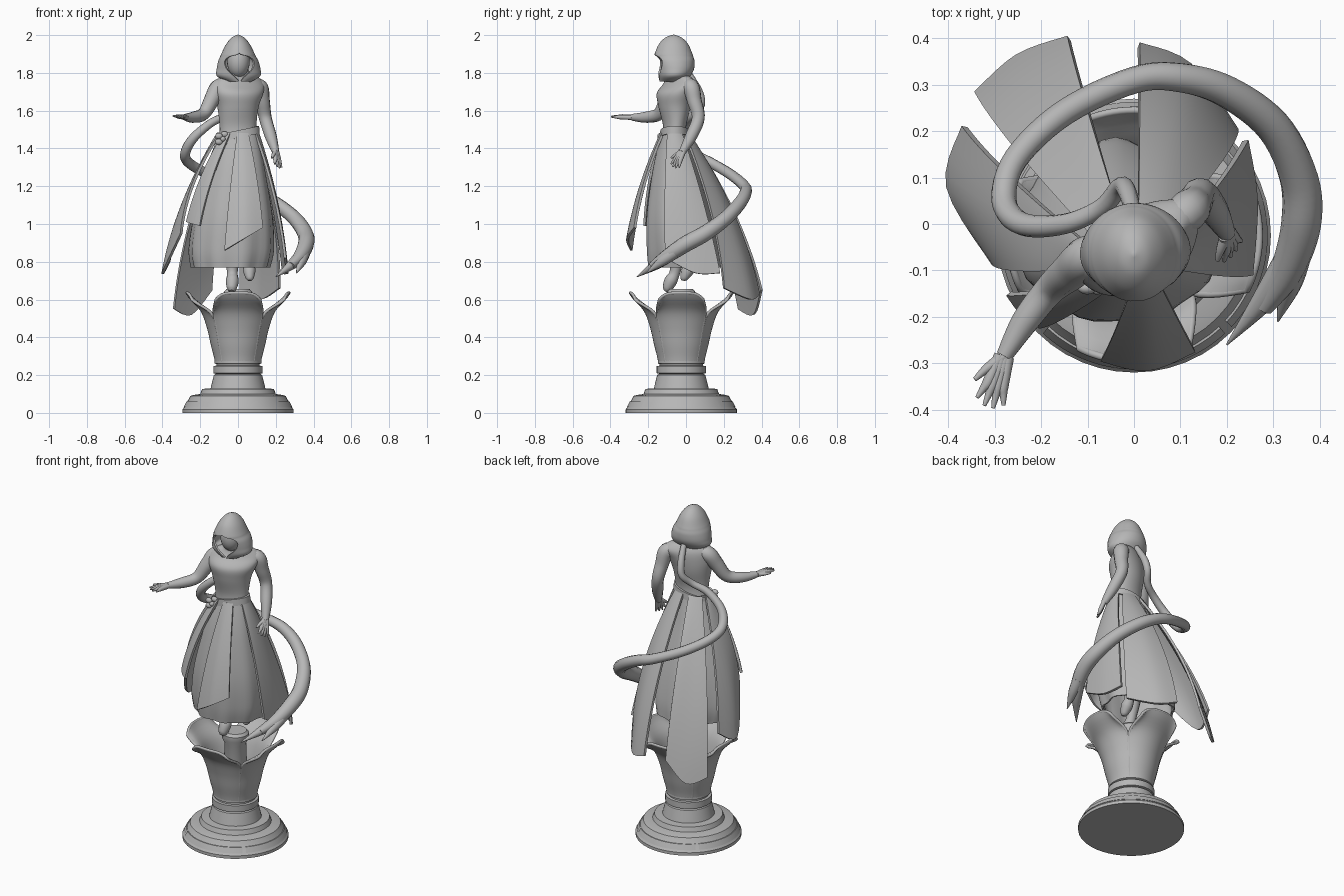
import bpy, bmesh, math
from math import sin, cos, radians, pi
from mathutils import Vector, Matrix

cube = bpy.data.objects.get("Cube")
if cube:
    bpy.data.objects.remove(cube, do_unlink=True)

stone = bpy.data.materials.new("grey_stone")
stone.use_nodes = True
GREY = (0.47, 0.47, 0.47, 1)
stone.diffuse_color = GREY
stone.node_tree.nodes["Principled BSDF"].inputs["Base Color"].default_value = GREY

AXIS_Y = -0.025          # centre line of the pedestal
WAIST = (0.0, -0.06)     # centre of the waist


# ---- helpers ----
def smooth(rows, n=6):
    """Catmull-Rom interpolation of equal-length tuples."""
    out, last = [], len(rows) - 1
    for i in range(last):
        quad = rows[max(i - 1, 0)], rows[i], rows[i + 1], rows[min(i + 2, last)]
        for k in range(n):
            t = k / n
            out.append(tuple(
                q + t / 2 * (r - p + t * (2*p - 5*q + 4*r - s + t * (3*q - 3*r + s - p)))
                for p, q, r, s in zip(*quad)))
    return out + [tuple(rows[-1])]


def finish(name, data, thick=0):
    """Bake a curve or mesh into a shaded mesh object."""
    temp = bpy.data.objects.new("temp", data)
    bpy.context.collection.objects.link(temp)
    if thick:
        mod = temp.modifiers.new("thickness", 'SOLIDIFY')
        mod.thickness, mod.offset = thick, 0
    graph = bpy.context.evaluated_depsgraph_get()
    mesh = bpy.data.meshes.new_from_object(temp.evaluated_get(graph))
    bpy.data.objects.remove(temp, do_unlink=True)
    bm = bmesh.new()
    bm.from_mesh(mesh)
    bmesh.ops.recalc_face_normals(bm, faces=bm.faces)
    bm.to_mesh(mesh)
    bm.free()
    mesh.shade_smooth()
    mesh.set_sharp_from_angle(angle=radians(38))
    mesh.materials.clear()
    mesh.materials.append(stone)
    obj = bpy.data.objects.new(name, mesh)
    bpy.context.collection.objects.link(obj)


def sheet(name, rows, thick=0):
    """Skin a grid of points; coincident points are merged."""
    bm = bmesh.new()
    grid = [[bm.verts.new(p) for p in row] for row in rows]
    for low, high in zip(grid, grid[1:]):
        for i in range(len(low) - 1):
            bm.faces.new((low[i], low[i + 1], high[i + 1], high[i]))
    bmesh.ops.remove_doubles(bm, verts=bm.verts, dist=0.0001)
    mesh = bpy.data.meshes.new(name)
    bm.to_mesh(mesh)
    bm.free()
    finish(name, mesh, thick)


def ring(z, cx, cy, rx, ry, turn=0, ripple=0, start=0, end=2 * pi, n=48):
    """Ellipse of points, turned about z."""
    points, c, s = [], cos(radians(turn)), sin(radians(turn))
    for i in range(n + 1):
        a = start + (end - start) * i / n
        wave = 1 + ripple * sin(9 * a)
        x, y = rx * cos(a) * wave, ry * sin(a) * wave
        points.append((cx + x * c - y * s, cy + x * s + y * c, z))
    return points


def loft(name, rows, thick=0):
    sheet(name, [ring(*row) for row in smooth(rows)], thick)


def lathe(name, profile, start=0, end=2 * pi):
    sheet(name, [ring(z, 0, AXIS_Y, r, r, start=start, end=end) for r, z in profile])


def tube(name, points, n=6):
    """Round tube through (x, y, z, radius) points."""
    curve = bpy.data.curves.new(name, 'CURVE')
    curve.dimensions = '3D'
    curve.bevel_depth, curve.bevel_resolution = 1, 4
    curve.use_fill_caps = True
    path = smooth(points, n)
    spline = curve.splines.new('POLY')
    spline.points.add(len(path) - 1)
    for point, (x, y, z, r) in zip(spline.points, path):
        point.co, point.radius = (x, y, z, 1), max(r, 0.001)
    finish(name, curve)


def blob(name, loc, size):
    bm = bmesh.new()
    bmesh.ops.create_uvsphere(bm, u_segments=24, v_segments=16, radius=1,
                              matrix=Matrix.LocRotScale(Vector(loc), None, Vector(size)))
    mesh = bpy.data.meshes.new(name)
    bm.to_mesh(mesh)
    bm.free()
    finish(name, mesh)


# ---- pedestal ----
lathe("pedestal", [(0, 0), (.295, 0), (.295, .018), (.285, .03), (.252, .09), (.235, .095),
                   (.2, .1), (.19, .127), (.145, .13), (.128, .2), (.118, .207), (.13, .21),
                   (.13, .248), (.115, .25), (.115, .258), (.124, .262), (.124, .28), (.07, .29),
                   (.06, .58), (.075, .61), (.075, .64), (.062, .655), (0, .655)])

# ---- raised base steps and cup petals, one on each side ----
petal_rows = smooth([(.116, .092), (.137, .106), (.158, .122), (.193, .138), (.27, .12)], 5)
for turn, side in enumerate(("left", "back", "right", "front")):
    mid = turn * pi / 2
    lathe(side + "_base_step", [(.25, .03), (.288, .03), (.273, .06), (.25, .06)],
          mid - radians(43), mid + radians(43))
    rows = []
    for k, (r, half) in enumerate(petal_rows):
        v = k / (len(petal_rows) - 1)
        row = []
        for i in range(-8, 9):
            u = i / 8
            a = mid + u * half / r
            row.append((r * cos(a), AXIS_Y + r * sin(a), .27 + .365 * v - .035 * u ** 4 * v ** 4))
        rows.append(row)
    sheet(side + "_petal", rows, .014)
    outline = [r[0] for r in rows] + rows[-1][1:-1] + [r[-1] for r in reversed(rows)]
    tube(side + "_petal_rim", [p + (.008,) for p in outline], 1)

# ---- legs and feet ----
tube("right_leg", [(-.03, .0, 1, .05), (-.03, -.045, .82, .038), (-.03, -.06, .74, .028),
                   (-.03, -.08, .7, .034), (-.033, -.1, .66, .026), (-.035, -.11, .645, .012)])
tube("left_leg", [(.06, 0, 1, .05), (.06, .03, .87, .038), (.06, .03, .79, .028),
                  (.06, .01, .755, .033), (.062, -.01, .715, .022), (.062, -.015, .7, .01)])

# ---- underskirt ----
loft("underskirt", [(1.48, 0, -.06, .1, .064, 0, 0), (1.3, -.01, -.06, .145, .11, 0, .01),
                    (1.05, -.025, -.04, .2, .165, 0, .02), (.87, -.035, -.02, .217, .185, 0, .03),
                    (.77, -.04, -.01, .2, .185, 0, .04)], .01)


# ---- overskirt panels: bulge, waist angles, then three points along the hem ----
def panel(name, bulge, start, end, *hem):
    hem = smooth(hem, 5)
    columns = []
    for i, tip in enumerate(hem):
        a = radians(start + (end - start) * i / (len(hem) - 1))
        top = Vector((WAIST[0] + .106 * cos(a), WAIST[1] + .072 * sin(a), 1.48))
        tip = Vector(tip)
        out = Vector((tip.x, tip.y, 0)).normalized()
        bend = (top + tip) / 2 + out * bulge
        columns.append([top * (1 - t) ** 2 + bend * 2 * t * (1 - t) + tip * t * t
                        for t in (k / 16 for k in range(17))])
    sheet(name, columns, .014)


panel("back_right_panel", .1, 150, 105, (-.34, .28, .55), (-.25, .36, .52), (-.14, .4, .65))
panel("right_panel", .08, 165, 208, (-.365, .21, .8), (-.398, .08, .74), (-.3, -.085, .95))
panel("back_left_panel", .1, 85, 45, (.01, .385, .63), (.12, .34, .6), (.22, .2, .66))
panel("left_panel", .045, 30, -30, (.24, .18, .74), (.26, .05, .74), (.25, -.11, .82))
panel("front_panel", .04, 268, 300, (-.07, -.29, .86), (.03, -.31, .92), (.13, -.27, .98))
panel("front_right_panel", .05, 225, 248, (-.27, -.15, 1.01), (-.24, -.19, 1), (-.2, -.22, .99))

# ---- torso ----
loft("torso", [(1.44, 0, -.06, .1, .064, 5), (1.52, 0, -.06, .098, .06, 10),
               (1.62, 0, -.06, .112, .082, 18), (1.69, .005, -.057, .135, .088, 25),
               (1.74, .008, -.035, .143, .066, 27), (1.775, .008, -.035, .11, .05, 26),
               (1.795, .005, -.045, .065, .046, 22), (1.85, 0, -.05, .042, .045, 15)])

# ---- belt with a knot on the right ----
belt = [ring(z, *WAIST, r, r - .036) for z, r in ((1.455, .108), (1.495, .105))]
sheet("belt", [[(x, y, z + .22 * x) for x, y, z in row] for row in belt], .014)
for i in range(5):
    a = i * pi * 2 / 5
    blob("knot_fold", (-.08 + .026 * cos(a), -.128 + .012 * cos(a), 1.45 + .026 * sin(a)),
         (.02, .014, .016))
blob("knot_centre", (-.08, -.138, 1.45), (.014, .014, .014))


# ---- arms and hands ----
def hand(name, wrist, tip, side):
    wrist, tip, side = Vector(wrist), Vector(tip), Vector(side).normalized()
    middle = wrist.lerp(tip, .5)
    for i in range(4):
        spread = side * (i - 1.5)
        base, end = middle + spread * .011, tip + spread * .02 - (tip - wrist) * .1 * abs(i - 1.5)
        tube(name + "_finger", [(*(wrist + spread * .006), .013), (*base, .012),
                                (*base.lerp(end, .5), .008), (*end, .004)])
    tube(name + "_thumb", [(*wrist, .014), (*(wrist.lerp(tip, .3) + side * .028), .01),
                           (*(wrist.lerp(tip, .55) + side * .046), .005)])


tube("right_arm", [(-.05, -.05, 1.73, .03), (-.1, -.07, 1.725, .045), (-.135, -.1, 1.665, .042),
                   (-.18, -.14, 1.585, .034), (-.235, -.21, 1.565, .03), (-.28, -.285, 1.565, .018)])
hand("right_hand", (-.28, -.285, 1.565), (-.315, -.4, 1.57), (-1, .3, .1))
tube("left_arm", [(.06, -.01, 1.73, .03), (.113, .025, 1.725, .044), (.13, .045, 1.65, .039),
                  (.145, .065, 1.56, .034), (.175, .025, 1.46, .031), (.2, -.02, 1.38, .019)])
hand("left_hand", (.2, -.02, 1.385), (.215, -.065, 1.295), (-.6, -.7, .3))

# ---- head and open hood ----
blob("head", (.002, -.068, 1.86), (.06, .062, .085))
hood = smooth([(1.757, .005, -.07, .06, .065, 5), (1.785, .003, -.063, .11, .08, 16),
               (1.82, .003, -.057, .111, .094, 36), (1.86, .002, -.06, .102, .1, 47),
               (1.885, 0, -.064, .09, .098, 34), (1.903, 0, -.066, .082, .094, 0),
               (1.95, 0, -.066, .058, .073, 0), (1.983, 0, -.066, .03, .04, 0),
               (1.998, 0, -.066, 0, 0, 0)])
rows = []
for z, cx, cy, rx, ry, gap in hood:
    gap = radians(max(gap, 0))
    rows.append(ring(z, cx, cy, max(rx, 0), max(ry, 0), 4, 0, gap - pi / 2, 1.5 * pi - gap))
sheet("hood", rows, .01)

# ---- long scarf sweeping round the figure, ending in a fork ----
tube("scarf", [(0, .02, 1.79, .016), (-.015, .07, 1.7, .02), (-.03, .08, 1.63, .02),
               (-.07, .035, 1.575, .02), (-.15, 0, 1.53, .022), (-.24, .0, 1.45, .025),
               (-.28, .05, 1.37, .027), (-.255, .14, 1.32, .027), (-.15, .24, 1.26, .028),
               (0, .31, 1.2, .029), (.1, .315, 1.165, .032), (.2, .285, 1.11, .035),
               (.3, .21, 1.03, .038), (.355, .1, .95, .042), (.36, 0, .895, .043),
               (.33, -.1, .83, .036), (.28, -.18, .78, .02)])
tube("scarf_inner_tail", [(.345, -.06, .85, .034), (.29, -.15, .79, .028), (.2, -.26, .72, .002)])
tube("scarf_outer_tail", [(.35, -.06, .85, .034), (.335, -.13, .8, .026), (.31, -.21, .74, .002)])
